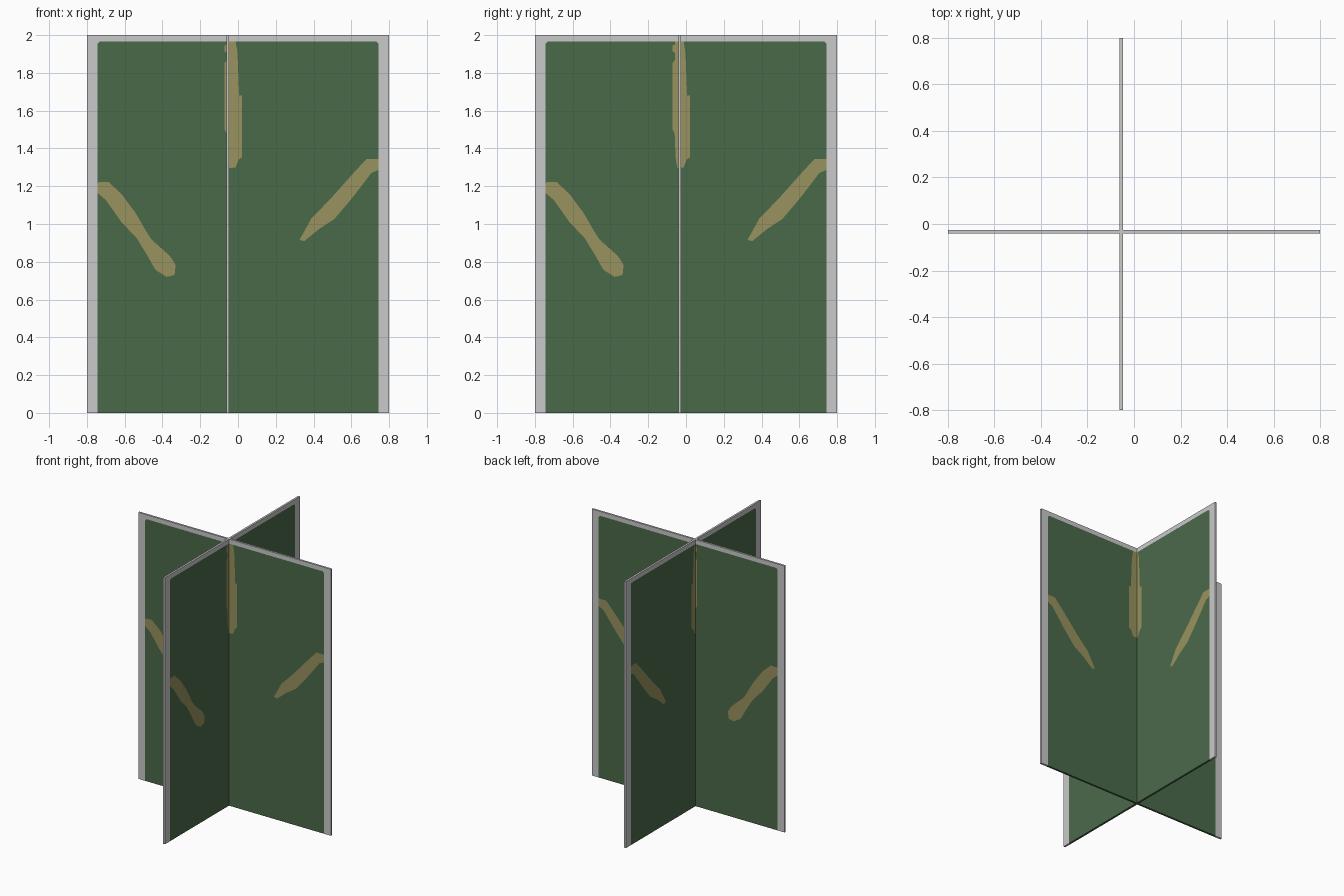
import bpy, bmesh, math
from mathutils import Vector, Matrix
from mathutils.geometry import delaunay_2d_cdt

if "Cube" in bpy.data.objects:
    bpy.data.objects.remove(bpy.data.objects["Cube"])


def material(name, rgb):
    m = bpy.data.materials.new(name)
    lin = [((c / 255 + 0.055) / 1.055) ** 2.4 for c in rgb]
    m.diffuse_color = (*lin, 1)
    m.use_nodes = True
    m.node_tree.nodes["Principled BSDF"].inputs["Base Color"].default_value = m.diffuse_color
    return m


MATS = [material("border grey", (202, 202, 202)),
        material("leaf green", (74, 106, 74)),
        material("branch tan", (152, 146, 94))]

# Outlines in the plane of a card (across, up)
E, T = 0.743, 1.967
BORDER = [(-.8, 0), (.8, 0), (.8, 2), (-.8, 2)]
PANEL = [(-E, 0), (E, 0), (E, T - .012), (E - .012, T), (-E + .012, T), (-E, T - .012)]
LEFT_BRANCH = [(-E, 1.215), (-E, 1.164), (-.70, 1.127), (-.617, 1.01), (-.537, .926),
               (-.479, .831), (-.437, .757), (-.378, .72), (-.336, .73), (-.33, .783),
               (-.36, .83), (-.46, .92), (-.484, .958), (-.542, 1.058), (-.617, 1.159),
               (-.685, 1.222), (-.735, 1.222)]
RIGHT_BRANCH = [(E, 1.286), (E, 1.344), (.68, 1.344), (.616, 1.275), (.484, 1.127),
                (.39, 1.032), (.325, .915), (.352, .91), (.43, .974), (.51, 1.026),
                (.6, 1.132), (.706, 1.27)]
TRUNK = [(-.058, T), (-.058, 1.95), (-.072, 1.945), (-.072, 1.915), (-.058, 1.905),
         (-.058, 1.87), (-.072, 1.85), (-.072, 1.5), (-.06, 1.48), (-.055, 1.35),
         (-.045, 1.295), (-.012, 1.3), (.003, 1.34), (.022, 1.355), (.022, 1.68),
         (.006, 1.68), (-.003, 1.91), (-.013, T)]
SHAPES = [(BORDER, 0), (PANEL, 1), (LEFT_BRANCH, 2), (RIGHT_BRANCH, 2), (TRUNK, 2)]
THICK = 0.015


def card(name, matrix):
    # Cut the flat sheet along all outlines; the highest shape gives the colour
    pts, loops = [], []
    for outline, _ in SHAPES:
        loops.append(list(range(len(pts), len(pts) + len(outline))))
        pts += [Vector(p) for p in outline]
    verts, _, faces, _, _, owners = delaunay_2d_cdt(pts, [], loops, 0, 1e-5)
    bm = bmesh.new()
    vs = [bm.verts.new((v.x, -THICK / 2, v.y)) for v in verts]
    for f, own in zip(faces, owners):
        face = bm.faces.new([vs[i] for i in f])
        face.material_index = max((SHAPES[o][1] for o in own), default=0)
    # Thicken the sheet; rim faces take the colour of the face beside them
    front = list(bm.faces)
    rim = [(e, e.link_faces[0].material_index) for e in bm.edges if e.is_boundary]
    back = {v: bm.verts.new(v.co + Vector((0, THICK, 0))) for v in vs}
    for f in front:
        nf = bm.faces.new([back[v] for v in reversed(f.verts)])
        nf.material_index = f.material_index
    for e, mi in rim:
        a, b = e.verts
        bm.faces.new((a, b, back[b], back[a])).material_index = mi
    bmesh.ops.recalc_face_normals(bm, faces=bm.faces[:])
    bm.transform(matrix)
    me = bpy.data.meshes.new(name)
    bm.to_mesh(me)
    bm.free()
    for m in MATS:
        me.materials.append(m)
    ob = bpy.data.objects.new(name, me)
    bpy.context.collection.objects.link(ob)


# Two crossed cards carrying the same picture
card("wide_card", Matrix.Translation((0, -.033, 0)))
card("deep_card", Matrix.Translation((-.054, 0, 0)) @ Matrix.Rotation(math.pi / 2, 4, 'Z'))
